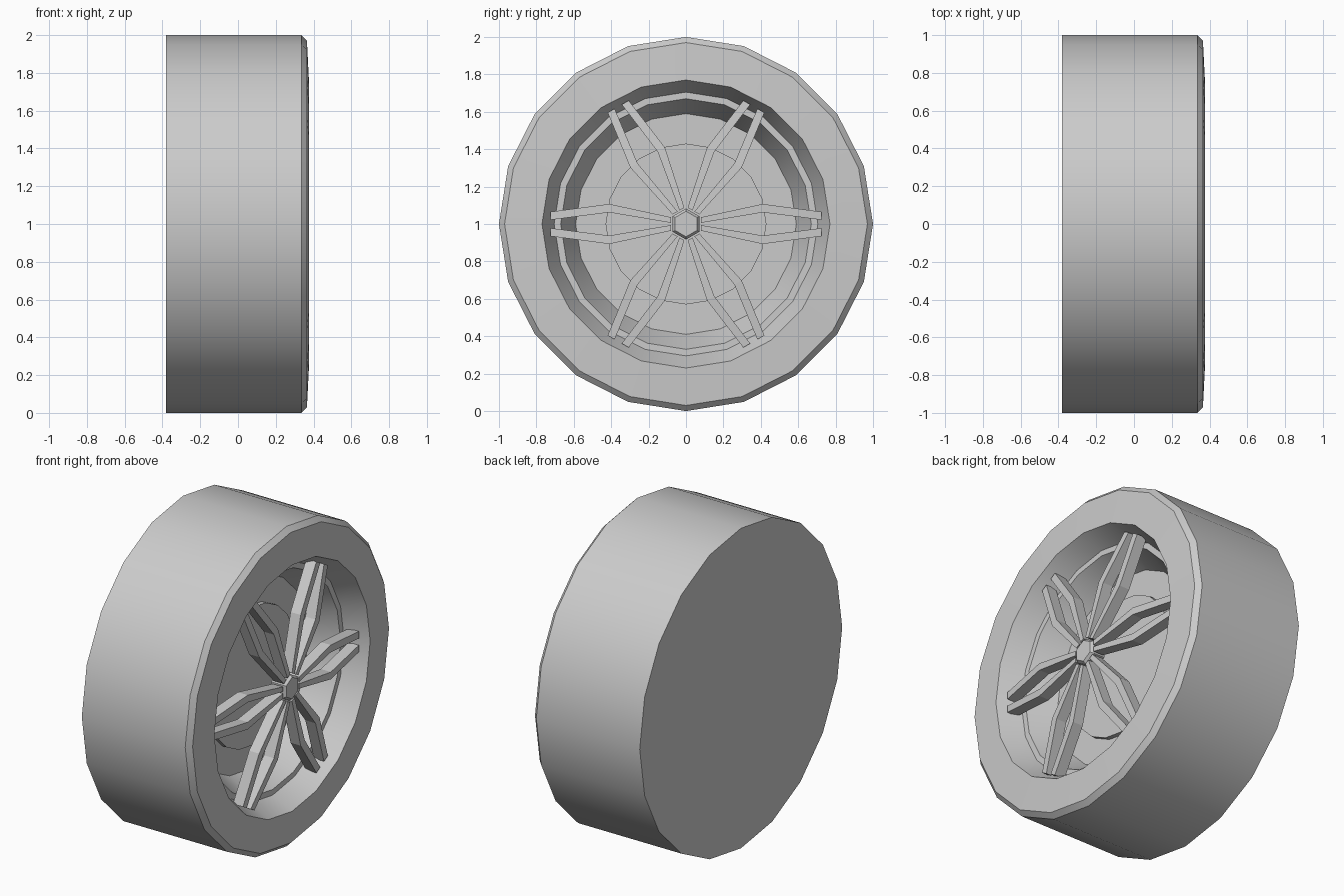
import bpy, bmesh
from math import cos, sin, pi

if "Cube" in bpy.data.objects:
    bpy.data.objects.remove(bpy.data.objects["Cube"])


def finish(bm, name, smooth=True):
    bmesh.ops.remove_doubles(bm, verts=bm.verts, dist=1e-5)
    bmesh.ops.recalc_face_normals(bm, faces=bm.faces)
    mesh = bpy.data.meshes.new(name)
    bm.to_mesh(mesh)
    bm.free()
    obj = bpy.data.objects.new(name, mesh)
    bpy.context.collection.objects.link(obj)
    if smooth:
        bpy.ops.object.select_all(action='DESELECT')
        obj.select_set(True)
        bpy.context.view_layer.objects.active = obj
        bpy.ops.object.shade_smooth_by_angle(angle=pi / 7.5)
    return obj


def lathe(name, profile, sides, smooth=True):
    """Spin (x, radius) points around the axle and cap both ends."""
    bm = bmesh.new()
    rings = []
    for x, r in profile:
        rings.append([bm.verts.new((x, r * sin(2 * pi * i / sides),
                                    1 + r * cos(2 * pi * i / sides))) for i in range(sides)])
    for a, b in zip(rings, rings[1:]):
        for i in range(sides):
            j = (i + 1) % sides
            bm.faces.new((a[i], a[j], b[j], b[i]))
    bm.faces.new(rings[0])
    bm.faces.new(rings[-1])
    return finish(bm, name, smooth)


# Tyre with the stepped rim well, closed flat at the back
lathe("tyre_and_rim", [(-0.38, 1.0), (0.335, 1.0), (0.365, 0.97), (0.375, 0.77),
                       (0.24, 0.705), (0.24, 0.67), (0.07, 0.59)], 20)

# Brake disc on the floor of the well
lathe("brake_disc", [(0.06, 0.43), (0.10, 0.43)], 20)

# Hexagonal hub cap with bevelled edge
lathe("hub_cap", [(0.28, 0.083), (0.355, 0.083), (0.375, 0.068)], 6, False)

# Six pairs of bent spokes: (radius, inner offset, outer offset, front x)
stations = [(0.08, 0.006, 0.036, 0.367), (0.41, 0.062, 0.107, 0.355), (0.725, 0.022, 0.065, 0.328)]
depth = 0.07
bm = bmesh.new()
for k in range(6):
    c, s = cos(k * pi / 3), sin(k * pi / 3)
    for side in (1, -1):
        loops = []
        for r, inner, outer, x in stations:
            corners = [(x, inner), (x, outer), (x - depth, outer), (x - depth, inner)]
            loops.append([bm.verts.new((px, r * c - side * o * s, 1 + r * s + side * o * c))
                          for px, o in corners])
        for a, b in zip(loops, loops[1:]):
            for i in range(4):
                j = (i + 1) % 4
                bm.faces.new((a[i], a[j], b[j], b[i]))
        bm.faces.new(loops[0])
        bm.faces.new(loops[-1])
finish(bm, "spokes", False)
